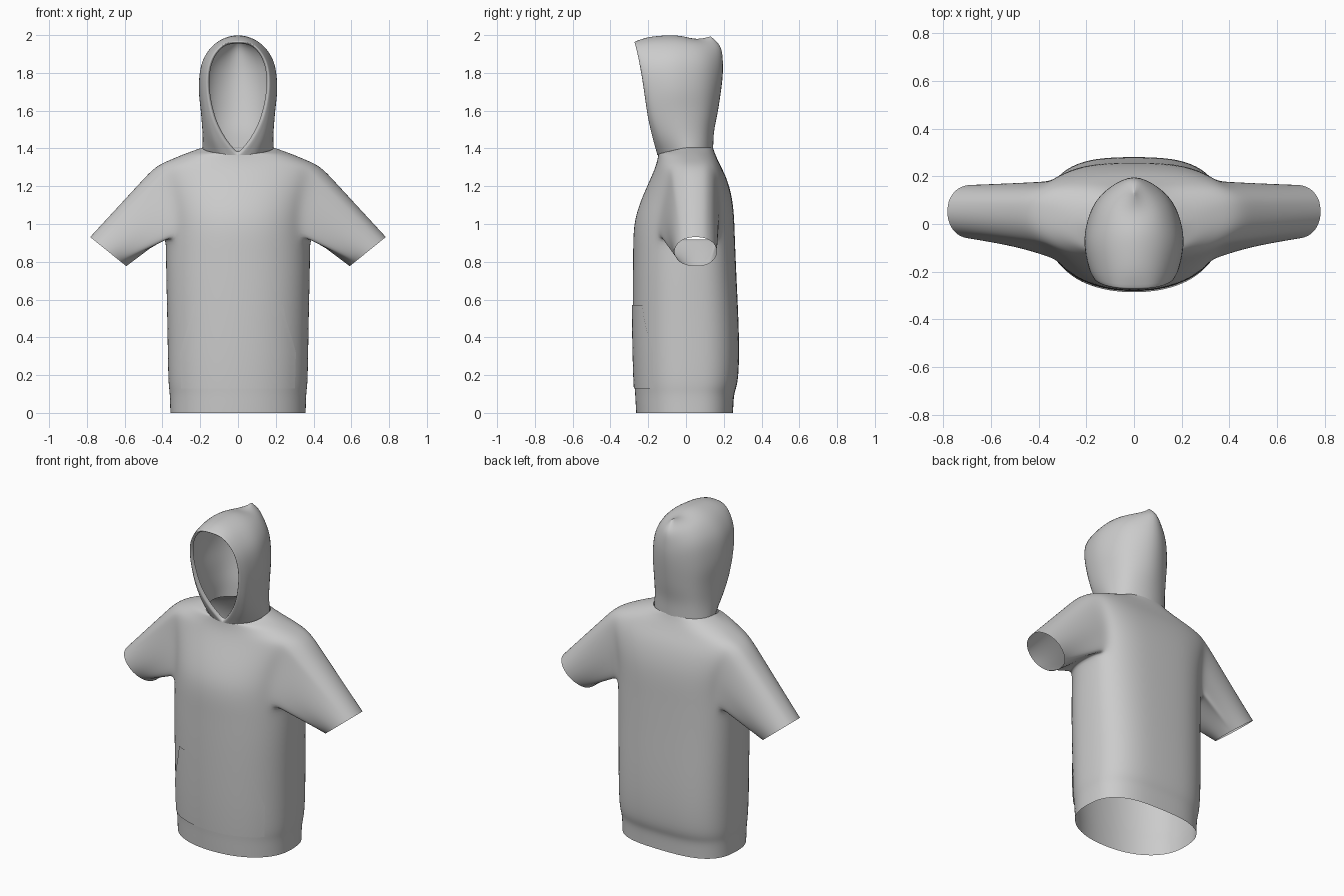
import bpy, bmesh, math
from mathutils import Vector

if "Cube" in bpy.data.objects:
    bpy.data.objects.remove(bpy.data.objects["Cube"])

def finish(name, bm, levels=2, mirror=False):
    """Turn a bmesh into a smooth, subdivided object."""
    bmesh.ops.recalc_face_normals(bm, faces=bm.faces[:])
    for f in bm.faces:
        f.smooth = True
    me = bpy.data.meshes.new(name)
    bm.to_mesh(me)
    bm.free()
    ob = bpy.data.objects.new(name, me)
    bpy.context.collection.objects.link(ob)
    if mirror:
        m = ob.modifiers.new("mirror", 'MIRROR')
        m.use_clip = True
        m.merge_threshold = 0.002
    if levels:
        s = ob.modifiers.new("smooth", 'SUBSURF')
        s.levels = s.render_levels = levels
        s.boundary_smooth = 'PRESERVE_CORNERS'
    return ob

def power(v, e):
    return math.copysign(abs(v) ** e, v)

def grid_faces(bm, rows):
    for a, b in zip(rows, rows[1:]):
        for k in range(len(a) - 1):
            bm.faces.new((a[k], a[k + 1], b[k + 1], b[k]))

def refine(pts, steps=3):
    """Smooth curve through points; the far end is mirrored across x = 0."""
    pts = [Vector(p) for p in pts]
    q = pts[-2].copy()
    q.x = -q.x
    p = [2 * pts[0] - pts[1]] + pts + [q]
    out = []
    for i in range(1, len(p) - 2):
        for k in range(steps):
            t = k / steps
            out.append(.5 * (2 * p[i] + (p[i + 1] - p[i - 1]) * t
                             + (2 * p[i - 1] - 5 * p[i] + 4 * p[i + 1] - p[i + 2]) * t ** 2
                             + (3 * p[i] - p[i - 1] - 3 * p[i + 1] + p[i + 2]) * t ** 3))
    return out + [pts[-1]]

# Torso rings: z, half width, front y, back y, side-seam y
N = 32
ROWS = [
    (0.0, .360, -.265, .250, 0), (.05, .361, -.268, .252, 0),
    (.11, .363, -.271, .256, 0), (.15, .370, -.275, .276, 0),
    (.30, .373, -.280, .284, 0), (.50, .376, -.283, .279, 0),
    (.70, .381, -.283, .269, 0), (.84, .383, -.281, .263, .01),
    (.935, .383, -.281, .259, .02), (1.03, .385, -.272, .256, .03),
    (1.12, .400, -.242, .248, .04), (1.20, .425, -.207, .230, .045),
    (1.26, .445, -.180, .208, .045), (1.305, .440, -.162, .185, .04),
    (1.34, .360, -.152, .168, .03), (1.375, .275, -.146, .153, .015),
    (1.405, .190, -.150, .143, 0),
]
HOLE_LO, HOLE_HI, HOLE_W = 8, 13, 3     # armhole rows and half column count

bm = bmesh.new()
grid = []
for i, (z, w, yf, yb, y0) in enumerate(ROWS):
    ring = []
    for j in range(N):
        a = 2 * math.pi * j / N
        c, s = math.cos(a), math.sin(a)
        n = (2.9 if i < 15 else 2.3) if s > 0 else 2.15
        depth = (yb - y0) if s > 0 else (y0 - yf)
        dip = -.035 * max(0, -s) if i == len(ROWS) - 1 else 0   # neckline drops at front
        ring.append(bm.verts.new((w * power(c, 2 / n), y0 + depth * power(s, 2 / n), z + dip)))
    grid.append(ring)

def in_armhole(i, j):
    if not HOLE_LO <= i < HOLE_HI:
        return False
    return any((j - centre + HOLE_W) % N < 2 * HOLE_W for centre in (0, N // 2))

for i in range(len(ROWS) - 1):
    for j in range(N):
        if not in_armhole(i, j):
            k = (j + 1) % N
            bm.faces.new((grid[i][j], grid[i][k], grid[i + 1][k], grid[i + 1][j]))

# Sleeves: grown from each armhole edge to an oval cuff
STEPS = 5
for side, centre in ((1, 0), (-1, N // 2)):
    g = lambda i, j: grid[i][(centre + j) % N]
    W = HOLE_W
    loop = [g(HOLE_LO, j) for j in range(-W, W)]
    loop += [g(i, W) for i in range(HOLE_LO, HOLE_HI)]
    loop += [g(HOLE_HI, j) for j in range(W, -W, -1)]
    loop += [g(i, -W) for i in range(HOLE_HI, HOLE_LO, -1)]
    cuff = Vector((side * .686, .052, .853))
    up = Vector((side * .098, 0, .079))
    targets = []
    for v in loop:
        a = math.atan2((v.co.z - 1.12) / .18, (v.co.y - .04) / .15)
        targets.append(cuff + up * math.sin(a) + Vector((0, .116 * math.cos(a), 0)))
    start = [v.co.copy() for v in loop]
    prev = loop
    for k in range(1, STEPS + 1):
        t = k / STEPS
        ring = [bm.verts.new(p.lerp(q, t)) for p, q in zip(start, targets)]
        for m in range(len(loop)):
            n = (m + 1) % len(loop)
            bm.faces.new((prev[m], prev[n], ring[n], ring[m]))
        prev = ring
body = finish("torso_and_sleeves", bm)

# Hood: half-arches from face opening to back seam, then mirrored
arches = [
    [(0, -.155, 1.365), (.072, -.180, 1.45), (.132, -.208, 1.57), (.163, -.232, 1.73),
     (.147, -.255, 1.86), (.085, -.275, 1.945), (0, -.282, 1.962)],
    [(.105, -.124, 1.365), (.150, -.145, 1.46), (.178, -.165, 1.58), (.193, -.175, 1.73),
     (.174, -.185, 1.86), (.102, -.19, 1.958), (0, -.19, 1.992)],
    [(.190, 0, 1.385), (.190, -.02, 1.48), (.197, -.03, 1.60), (.208, -.04, 1.73),
     (.186, -.05, 1.87), (.110, -.05, 1.965), (0, -.05, 2.0)],
    [(.138, .105, 1.39), (.138, .105, 1.49), (.142, .112, 1.60), (.148, .115, 1.73),
     (.135, .11, 1.86), (.085, .085, 1.95), (0, .055, 1.98)],
    [(0, .145, 1.39), (0, .15, 1.49), (0, .172, 1.60), (0, .195, 1.75),
     (0, .200, 1.85), (0, .188, 1.94), (0, .13, 1.998)],
]
fine = [refine(a) for a in arches]
fine = [list(r) for r in zip(*[refine(c) for c in zip(*fine)])]
# turned-in hem behind the face opening
fine.insert(0, [Vector((p.x * .93, p.y + .022, p.z + .008 * (1.7 - p.z) / .3)) for p in fine[0]])
bm = bmesh.new()
grid_faces(bm, [[bm.verts.new(p) for p in row] for row in fine])
finish("hood", bm, 1, mirror=True)

# Front pocket: flat panel projected onto the torso front
outline = [(.13, .297), (.20, .300), (.32, .303), (.38, .287), (.44, .268),
           (.50, .250), (.54, .242), (.57, .236)]
bm = bmesh.new()
grid_faces(bm, [[bm.verts.new((w * (k / 12 - 1), -.5, z)) for k in range(25)] for z, w in outline])
pocket = finish("front_pocket", bm, 0)
wrap = pocket.modifiers.new("fit", 'SHRINKWRAP')
wrap.target = body
wrap.wrap_method = 'PROJECT'
wrap.wrap_mode = 'ABOVE_SURFACE'
wrap.use_project_y = True
wrap.use_positive_direction = True
wrap.offset = .005
